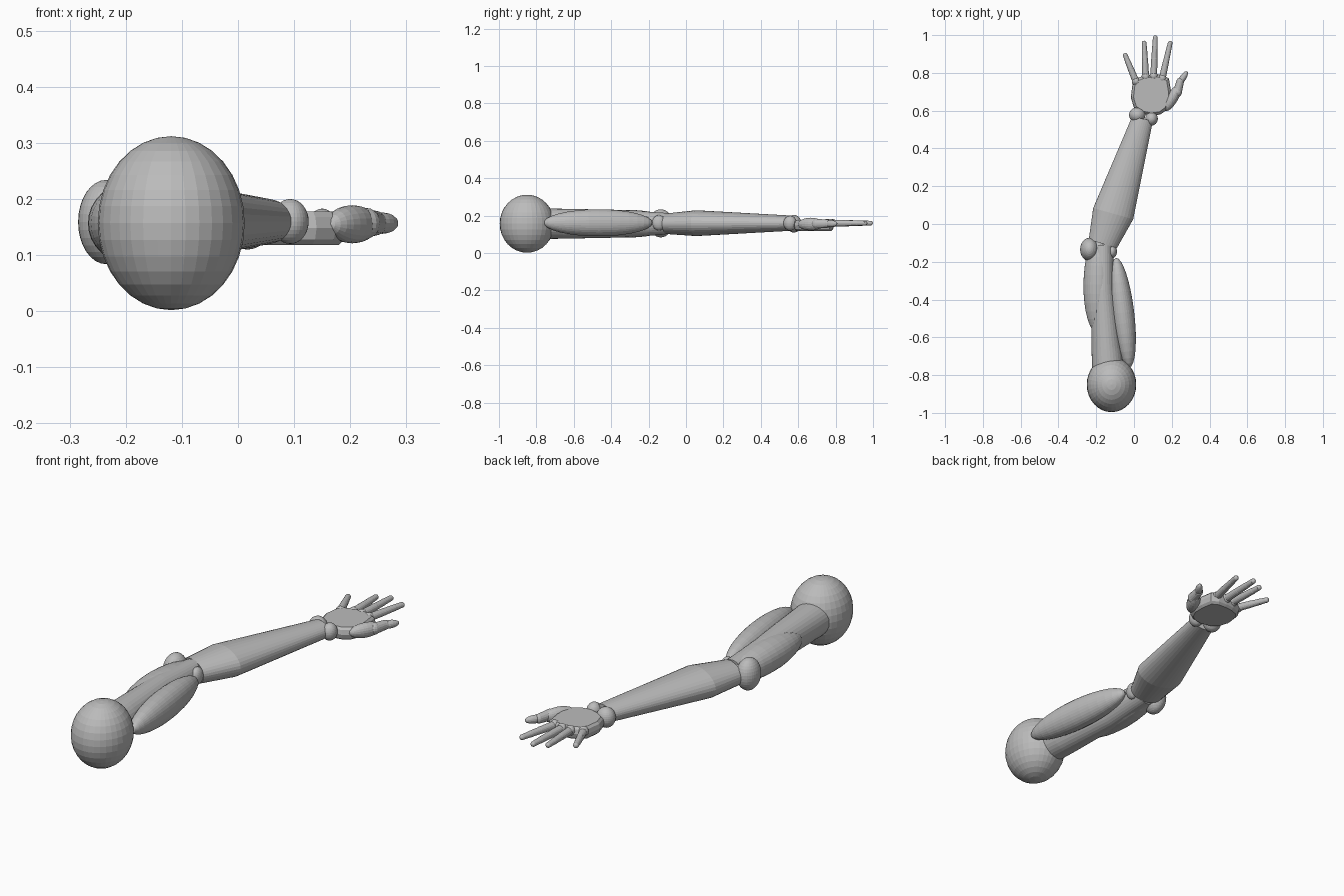
import bpy, bmesh, math
from mathutils import Vector, Matrix

if "Cube" in bpy.data.objects:
    bpy.data.objects.remove(bpy.data.objects["Cube"])

Z = 0.157  # height of the arm's centre line
grey = bpy.data.materials.new("plain grey")
grey.diffuse_color = (0.5, 0.5, 0.5, 1)
grey.use_nodes = True
grey.node_tree.nodes["Principled BSDF"].inputs["Base Color"].default_value = grey.diffuse_color


def finish(name, bm):
    bmesh.ops.recalc_face_normals(bm, faces=bm.faces[:])
    me = bpy.data.meshes.new(name)
    bm.to_mesh(me)
    bm.free()
    me.materials.append(grey)
    ob = bpy.data.objects.new(name, me)
    bpy.context.collection.objects.link(ob)
    return ob


def ball(name, x, y, radii, z=Z, seg=32, rings=16):
    """Ellipsoid with its poles along z."""
    bm = bmesh.new()
    bmesh.ops.create_uvsphere(bm, u_segments=seg, v_segments=rings, radius=1)
    bm.transform(Matrix.Translation((x, y, z)) @ Matrix.Diagonal((*radii, 1)))
    return finish(name, bm)


def spindle(name, a, b, width, height, z=Z, seg=32, rings=16):
    """Ellipsoid stretched between two tips in the horizontal plane."""
    a, b = Vector((*a, z)), Vector((*b, z))
    d = b - a
    bm = bmesh.new()
    bmesh.ops.create_uvsphere(bm, u_segments=seg, v_segments=rings, radius=1)
    bm.transform(Matrix.Translation((a + b) / 2)
                 @ Matrix.Rotation(math.atan2(-d.x, d.y), 4, 'Z')
                 @ Matrix.Diagonal((width, d.length / 2, height, 1))
                 @ Matrix.Rotation(math.pi / 2, 4, 'X'))
    return finish(name, bm)


def limb(name, stations, seg=32):
    """Capped loft; each station is x, y, half width, half height, turn, z."""
    bm = bmesh.new()
    loops = []
    for x, y, w, h, turn, z in stations:
        side = Vector((math.cos(turn), math.sin(turn), 0))
        loop = []
        for i in range(seg):
            t = 2 * math.pi * i / seg
            p = Vector((x, y, z)) + side * (w * math.cos(t))
            loop.append(bm.verts.new(p + Vector((0, 0, h * math.sin(t)))))
        loops.append(loop)
    for p, q in zip(loops, loops[1:]):
        for i in range(seg):
            j = (i + 1) % seg
            bm.faces.new((p[i], p[j], q[j], q[i]))
    bm.faces.new(loops[0])
    bm.faces.new(loops[-1])
    return finish(name, bm)


# Shoulder and upper arm
ball("shoulder", -0.119, -0.85, (0.131, 0.146, 0.155))
limb("upper_arm", [(-0.135, -0.80, 0.085, 0.082, 0.03, Z),
                   (-0.145, -0.66, 0.08, 0.08, 0.03, Z),
                   (-0.165, -0.35, 0.062, 0.074, 0.03, Z),
                   (-0.165, -0.11, 0.055, 0.058, 0.03, Z)])
spindle("biceps", (-0.095, -0.18), (-0.025, -0.76), 0.061, 0.072, 0.162)
spindle("triceps", (-0.185, -0.06), (-0.19, -0.58), 0.08, 0.074)

# Elbow
ball("outer_elbow", -0.235, -0.135, (0.05, 0.062, 0.075), 0.159)
ball("inner_elbow", -0.115, -0.145, (0.025, 0.036, 0.041), 0.162)

# Forearm, widest just beyond the elbow
limb("forearm", [(-0.165, -0.105, 0.078, 0.055, -0.30, Z),
                 (-0.110, 0.055, 0.110, 0.069, -0.27, 0.16),
                 (0.045, 0.557, 0.056, 0.041, -0.22, 0.16)])

# Wrist
ball("outer_wrist", 0.017, 0.577, (0.043, 0.041, 0.047))
ball("inner_wrist", 0.093, 0.557, (0.033, 0.036, 0.040), 0.16)

# Palm: rounded outline with flat front and back
outline = [(-0.008, 0.74), (-0.017, 0.67), (0.000, 0.615), (0.04, 0.585),
           (0.09, 0.573), (0.14, 0.580), (0.175, 0.605), (0.195, 0.65),
           (0.195, 0.71), (0.185, 0.77), (0.15, 0.79), (0.105, 0.792),
           (0.06, 0.788), (0.015, 0.772)]
bm = bmesh.new()
layers = []
for z, s in ((0.118, 0.85), (0.128, 0.95), (0.148, 1), (0.168, 0.96), (0.178, 0.87)):
    layers.append([bm.verts.new((0.09 + (x - 0.09) * s, 0.685 + (y - 0.685) * s, z))
                   for x, y in outline])
for p, q in zip(layers, layers[1:]):
    for i in range(len(p)):
        j = (i + 1) % len(p)
        bm.faces.new((p[i], p[j], q[j], q[i]))
bm.faces.new(layers[0])
bm.faces.new(layers[-1])
finish("palm", bm)

# Fingers: a knuckle, then three tapering segments with ball joints
fingers = {"little": ((0.010, 0.755), (-0.050, 0.902)),
           "ring": ((0.062, 0.780), (0.053, 0.970)),
           "middle": ((0.104, 0.783), (0.113, 1.000)),
           "index": ((0.150, 0.772), (0.194, 0.970))}
for name, (a, b) in fingers.items():
    a, b = Vector(a), Vector(b)
    d = b - a
    turn = math.atan2(-d.x, d.y)
    ball(name + "_knuckle", a.x, a.y, (0.022, 0.022, 0.023), 0.16, 16, 10)
    cuts = (0, 0.42, 0.72, 0.94)
    for k in range(3):
        r0, r1 = 0.018 - 0.002 * k, 0.0165 - 0.002 * k
        p, q = a + d * cuts[k], a + d * cuts[k + 1]
        limb(f"{name}_segment_{k + 1}", [(p.x, p.y, r0, r0, turn, 0.16),
                                         (q.x, q.y, r1, r1, turn, 0.16)], 16)
        if k < 2:
            ball(f"{name}_joint_{k + 1}", q.x, q.y, (r1, r1, r1), 0.16, 16, 10)
    e = a + d * 0.937
    ball(name + "_tip", e.x, e.y, (0.0125, 0.0125, 0.0125), 0.16, 16, 10)

# Thumb
spindle("thumb_base", (0.165, 0.60), (0.242, 0.735), 0.030, 0.034, 0.155, 20, 12)
ball("thumb_knuckle", 0.229, 0.698, (0.025, 0.027, 0.027), Z, 16, 10)
limb("thumb_segment", [(0.229, 0.695, 0.024, 0.026, -0.25, Z),
                       (0.245, 0.755, 0.020, 0.022, -0.45, Z)], 16)
ball("thumb_joint", 0.245, 0.755, (0.020, 0.020, 0.022), Z, 16, 10)
spindle("thumb_tip", (0.232, 0.733), (0.282, 0.808), 0.017, 0.019, Z, 16, 10)
